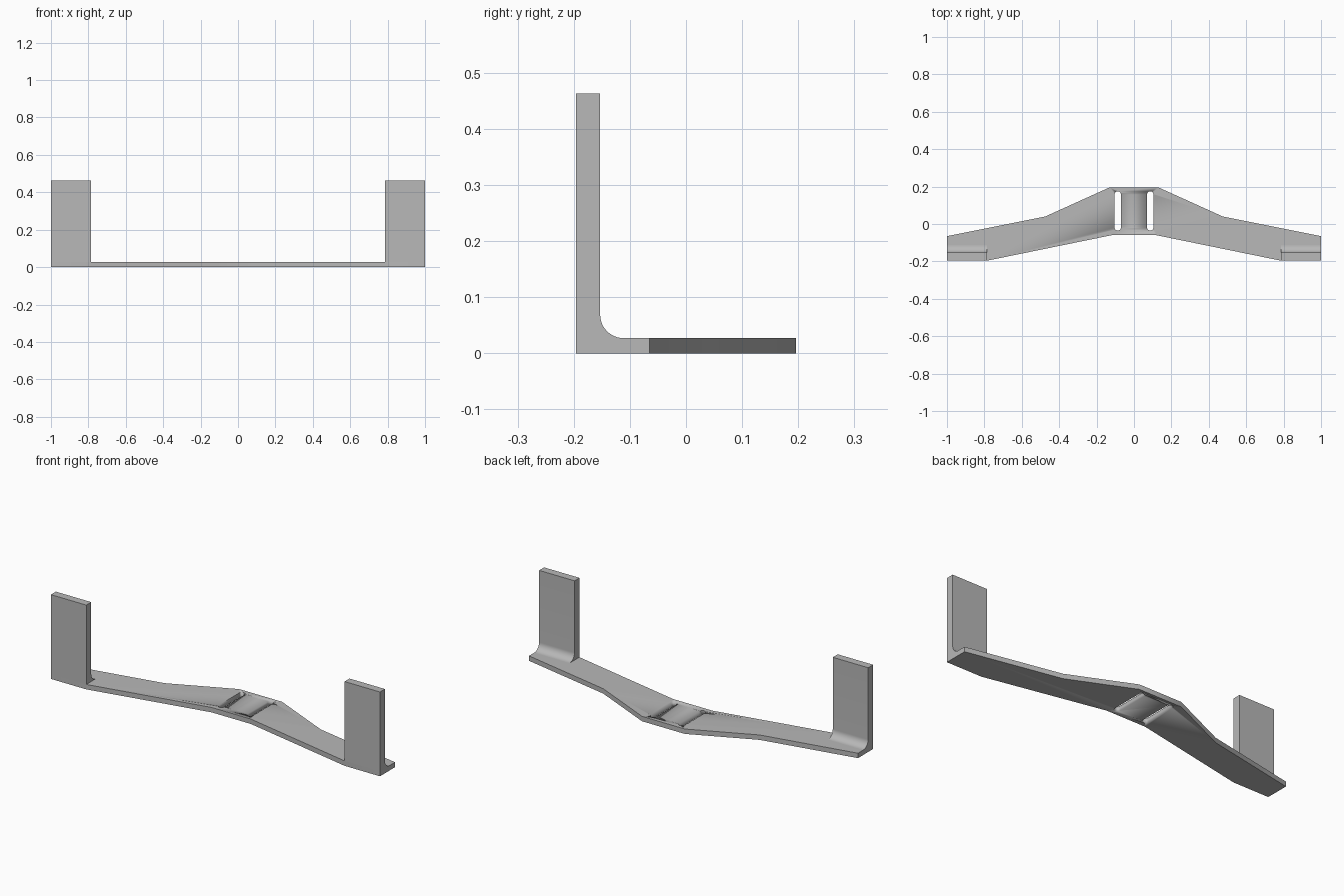
import bpy, bmesh
from math import cos, sin, pi, radians

cube = bpy.data.objects.get("Cube")
if cube:
    bpy.data.objects.remove(cube, do_unlink=True)

THICK = 0.027          # plate thickness
FRONT = -0.196         # front edge of the bracket
INNER = 0.785          # inner side of the uprights

grey = bpy.data.materials.new("plain_grey")
grey.use_nodes = True
colour = (0.48, 0.48, 0.48, 1)
grey.diffuse_color = colour
grey.node_tree.nodes["Principled BSDF"].inputs["Base Color"].default_value = colour


def arc(cx, cy, r, start, end, steps):
    """Points along a circular arc, angles in degrees."""
    angles = [radians(start + (end - start) * i / steps) for i in range(steps + 1)]
    return [(cx + r * cos(a), cy + r * sin(a)) for a in angles]


def add_object(name, mesh):
    obj = bpy.data.objects.new(name, mesh)
    bpy.context.collection.objects.link(obj)
    mesh.materials.clear()
    mesh.materials.append(grey)
    bpy.ops.object.select_all(action="DESELECT")
    obj.select_set(True)
    bpy.context.view_layer.objects.active = obj
    bpy.ops.object.shade_smooth_by_angle(angle=radians(30))
    return obj


def extrude_profile(name, points, offset):
    """Solid made by sweeping a closed outline along an offset."""
    bm = bmesh.new()
    face = bm.faces.new([bm.verts.new(p) for p in points])
    swept = bmesh.ops.extrude_face_region(bm, geom=[face], use_keep_orig=True)
    moved = [g for g in swept["geom"] if isinstance(g, bmesh.types.BMVert)]
    bmesh.ops.translate(bm, verts=moved, vec=offset)
    bmesh.ops.recalc_face_normals(bm, faces=bm.faces)
    mesh = bpy.data.meshes.new(name)
    bm.to_mesh(mesh)
    bm.free()
    return add_object(name, mesh)


# Base plate: symmetric swept outline
half = [(0.12, -0.06), (INNER, FRONT), (1, FRONT),
        (1, -0.065), (0.475, 0.04), (0.13, 0.196)]
outline = half + [(-x, y) for x, y in reversed(half)]
plate = extrude_profile("base_plate", [(x, y, 0) for x, y in outline], (0, 0, THICK))

# Two round-ended slots cut through the plate
for side, x in (("left", 0.087), ("right", -0.087)):
    r = 0.017
    slot = arc(x, 0.158, r, 0, 180, 10) + arc(x, -0.018, r, 180, 360, 10)
    cutter = extrude_profile(side + "_slot_cutter", [(px, py, -0.1) for px, py in slot],
                             (0, 0, 0.3))
    cutter.hide_render = True
    cutter.hide_set(True)
    cut = plate.modifiers.new(side + "_slot", "BOOLEAN")
    cut.operation = "DIFFERENCE"
    cut.solver = "EXACT"
    cut.object = cutter

# Apply the cuts and discard the cutters
graph = bpy.context.evaluated_depsgraph_get()
cut_mesh = bpy.data.meshes.new_from_object(plate.evaluated_get(graph))
plate.modifiers.clear()
plate.data = cut_mesh
for side in ("left", "right"):
    bpy.data.objects.remove(bpy.data.objects[side + "_slot_cutter"], do_unlink=True)

# Uprights with a fillet where they meet the plate
BACK, RADIUS, TOP = -0.153, 0.042, 0.463
fillet = arc(BACK + RADIUS, THICK + RADIUS, RADIUS, 180, 270, 12)
profile = [(FRONT, THICK), (FRONT, TOP), (BACK, TOP)] + fillet
for side, x in (("left", INNER), ("right", -1)):
    extrude_profile(side + "_upright", [(x, y, z) for y, z in profile],
                    (1 - INNER, 0, 0))
